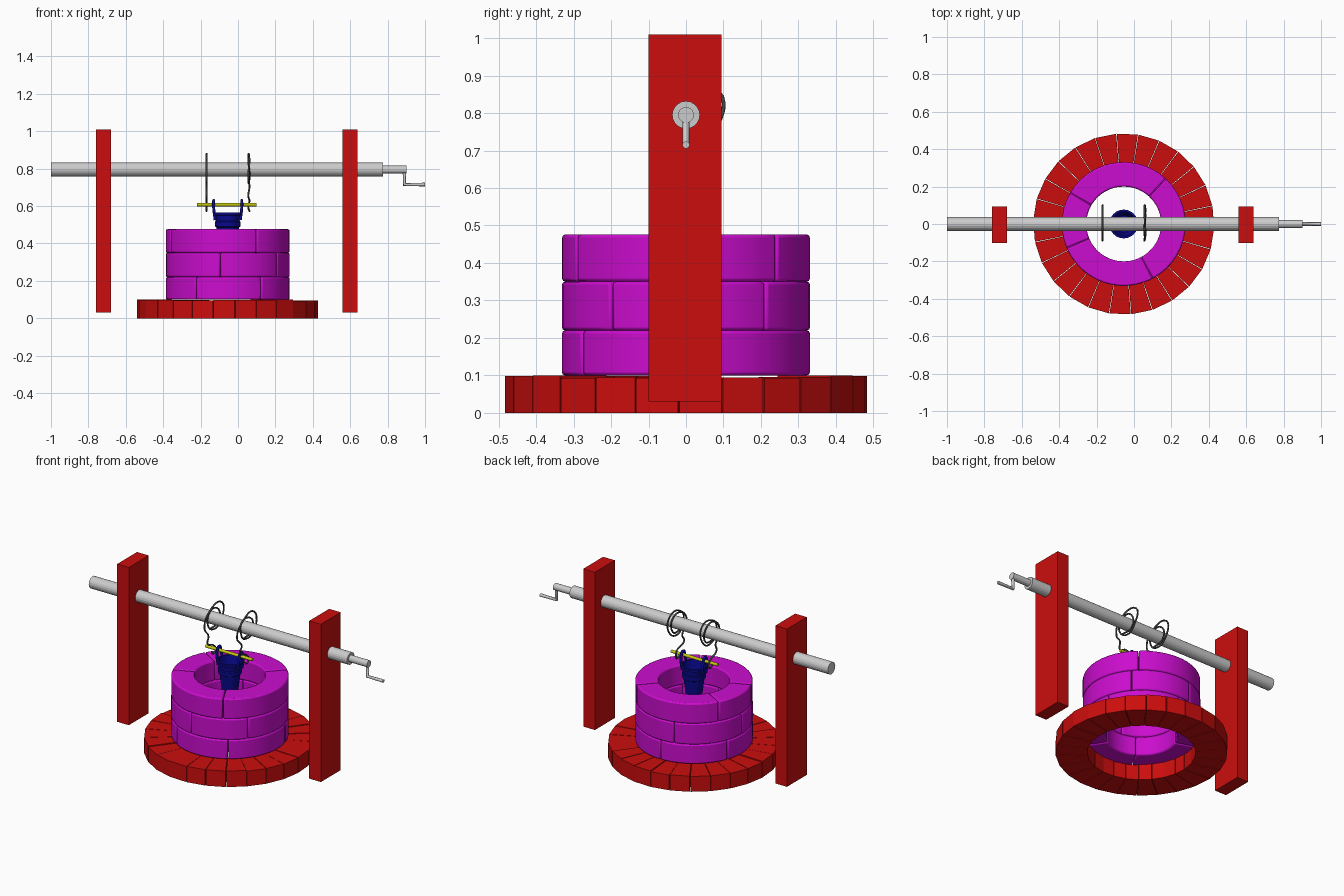
import bpy, bmesh, math, random
from mathutils import Matrix, Vector

random.seed(4)
if "Cube" in bpy.data.objects:
    bpy.data.objects.remove(bpy.data.objects["Cube"], do_unlink=True)

WELL = Vector((-0.055, 0, 0))
AXLE_Z = 0.795


def material(name, r, g, b):
    m = bpy.data.materials.new(name)
    m.use_nodes = True
    m.diffuse_color = (r, g, b, 1)
    m.node_tree.nodes["Principled BSDF"].inputs["Base Color"].default_value = (r, g, b, 1)
    return m


RED = material("red", 0.6, 0.004, 0.004)
PURPLE = material("purple", 0.6, 0.004, 0.62)
STEEL = material("light grey", 0.6, 0.6, 0.6)
IRON = material("dark grey", 0.07, 0.07, 0.07)
BLUE = material("blue", 0.003, 0.003, 0.3)
YELLOW = material("yellow", 0.6, 0.6, 0.005)


def finish(bm, name, mat, smooth=None):
    bmesh.ops.recalc_face_normals(bm, faces=bm.faces)
    mesh = bpy.data.meshes.new(name)
    bm.to_mesh(mesh)
    bm.free()
    mesh.materials.append(mat)
    ob = bpy.data.objects.new(name, mesh)
    bpy.context.collection.objects.link(ob)
    if smooth:
        select(ob)
        bpy.ops.object.shade_smooth_by_angle(angle=math.radians(smooth))
    return ob


def select(ob):
    bpy.ops.object.select_all(action="DESELECT")
    ob.select_set(True)
    bpy.context.view_layer.objects.active = ob


def box(name, mat, centre, size):
    bm = bmesh.new()
    bmesh.ops.create_cube(bm, size=1, matrix=Matrix.Translation(centre) @ Matrix.Diagonal((*size, 1)))
    return finish(bm, name, mat)


def rod(name, mat, x0, x1, z, radius, sides=20):
    bm = bmesh.new()
    place = Matrix.Translation(((x0 + x1) / 2, 0, z)) @ Matrix.Rotation(math.pi / 2, 4, "Y")
    bmesh.ops.create_cone(bm, cap_ends=True, segments=sides, radius1=radius, radius2=radius,
                          depth=x1 - x0, matrix=place)
    return finish(bm, name, mat)


def wedge(bm, a0, a1, r0, r1, z0, z1, steps):
    """Add one curved block of a ring; angles in degrees."""
    rings = []
    for i in range(steps + 1):
        a = math.radians(a0 + (a1 - a0) * i / steps)
        out = Vector((math.cos(a), math.sin(a), 0))
        rings.append([bm.verts.new(WELL + out * r + Vector((0, 0, z)))
                      for r, z in ((r0, z0), (r1, z0), (r1, z1), (r0, z1))])
    for a, b in zip(rings, rings[1:]):
        for k in range(4):
            bm.faces.new((a[k], a[k - 1], b[k - 1], b[k]))
    bm.faces.new(rings[0])
    bm.faces.new(rings[-1])


def tube(name, mat, points, radius, smooth=True):
    curve = bpy.data.curves.new(name, "CURVE")
    curve.dimensions = "3D"
    curve.bevel_depth = radius
    curve.bevel_resolution = 2
    curve.resolution_u = 6
    curve.use_fill_caps = True
    spline = curve.splines.new("BEZIER" if smooth else "POLY")
    if smooth:
        spline.bezier_points.add(len(points) - 1)
        for p, co in zip(spline.bezier_points, points):
            p.co = co
            p.handle_left_type = p.handle_right_type = "AUTO"
    else:
        spline.points.add(len(points) - 1)
        for p, co in zip(spline.points, points):
            p.co = (*co, 1)
    curve.materials.append(mat)
    ob = bpy.data.objects.new(name, curve)
    bpy.context.collection.objects.link(ob)
    select(ob)
    bpy.ops.object.convert(target="MESH")
    return ob


# Paving ring of flat bricks
bm = bmesh.new()
count = 26
step = 360 / count
for i in range(count):
    start = -30 + i * step
    wedge(bm, start + 0.2, start + step - 0.2, 0.305, 0.484, 0, random.uniform(0.093, 0.1), 1)
finish(bm, "paving_ring", RED)

# Three courses of rounded stones, with staggered joints
courses = {
    "bottom": (0.1, 0.22, (15, 90, 160, 239, 303)),
    "middle": (0.22, 0.35, (40, 105, 180, 263, 323)),
    "top": (0.35, 0.476, (47, 150, 203, 298)),
}
for label, (z0, z1, joints) in courses.items():
    bm = bmesh.new()
    for a0, a1 in zip(joints, joints[1:] + (joints[0] + 360,)):
        wedge(bm, a0 + 0.3, a1 - 0.3, 0.2, 0.331, z0, z1, max(4, round((a1 - a0) / 8)))
    course = finish(bm, label + "_stone_course", PURPLE, 35)
    bevel = course.modifiers.new("rounded_edges", "BEVEL")
    bevel.width = 0.008
    bevel.segments = 2
    bevel.limit_method = "ANGLE"
    bevel.angle_limit = math.radians(40)

# Posts
for side, x in (("right", -0.72), ("left", 0.6)):
    box(side + "_post", RED, (x, -0.003, 0.52), (0.08, 0.195, 0.98))

# Roller, its narrow end and the crank
rod("roller", STEEL, -1, 0.775, AXLE_Z, 0.037)
rod("roller_end", STEEL, 0.775, 0.9, AXLE_Z, 0.021)
tube("crank_handle", STEEL, [(0.89, 0, AXLE_Z), (0.89, 0, 0.715), (1, 0, 0.715)], 0.01, False)

# Wire coiled round the roller and hanging down to a hook
coil = [(-0.03, 0.74), (0.05, 0.755), (0.05, 0.83), (-0.04, 0.845), (-0.055, 0.77),
        (0, 0.725), (0.07, 0.75), (0.085, 0.86), (-0.06, 0.835), (-0.088, 0.76),
        (-0.05, 0.7), (-0.06, 0.66), (0, 0.625), (0.02, 0.595), (0, 0.573), (-0.02, 0.59)]
for side, x in (("right", -0.168), ("left", 0.058)):
    wave = 0.003 if side == "left" else 0
    tube(side + "_wire", IRON,
         [(x + wave * (-1) ** i, y, z) for i, (y, z) in enumerate(coil)], 0.005)

# Carrying bar
rod("carrying_bar", YELLOW, -0.22, 0.1, 0.607, 0.009, 12)

# Hollow bucket turned from a profile, with a band under the rim
profile = [(0, 0.39), (0.048, 0.39), (0.06, 0.485), (0.067, 0.49), (0.069, 0.515),
           (0.064, 0.52), (0.069, 0.55), (0.077, 0.552), (0.077, 0.565),
           (0.066, 0.565), (0.045, 0.4), (0, 0.4)]
bm = bmesh.new()
verts = [bm.verts.new(WELL + Vector((r, 0, z))) for r, z in profile]
edges = [bm.edges.new(pair) for pair in zip(verts, verts[1:])]
bmesh.ops.spin(bm, geom=verts + edges, cent=WELL, axis=(0, 0, 1), angle=math.tau, steps=24)
bmesh.ops.remove_doubles(bm, verts=bm.verts, dist=0.0005)
finish(bm, "bucket", BLUE, 35)

# Bucket ears gripping the bar
for side, s in (("right", -1), ("left", 1)):
    x = WELL.x + s * 0.075
    tube(side + "_bucket_ear", BLUE,
         [(x - s * 0.008, -0.022, 0.525), (x, -0.02, 0.59), (x, 0, 0.63),
          (x, 0.02, 0.59), (x - s * 0.008, 0.022, 0.525)], 0.008)
